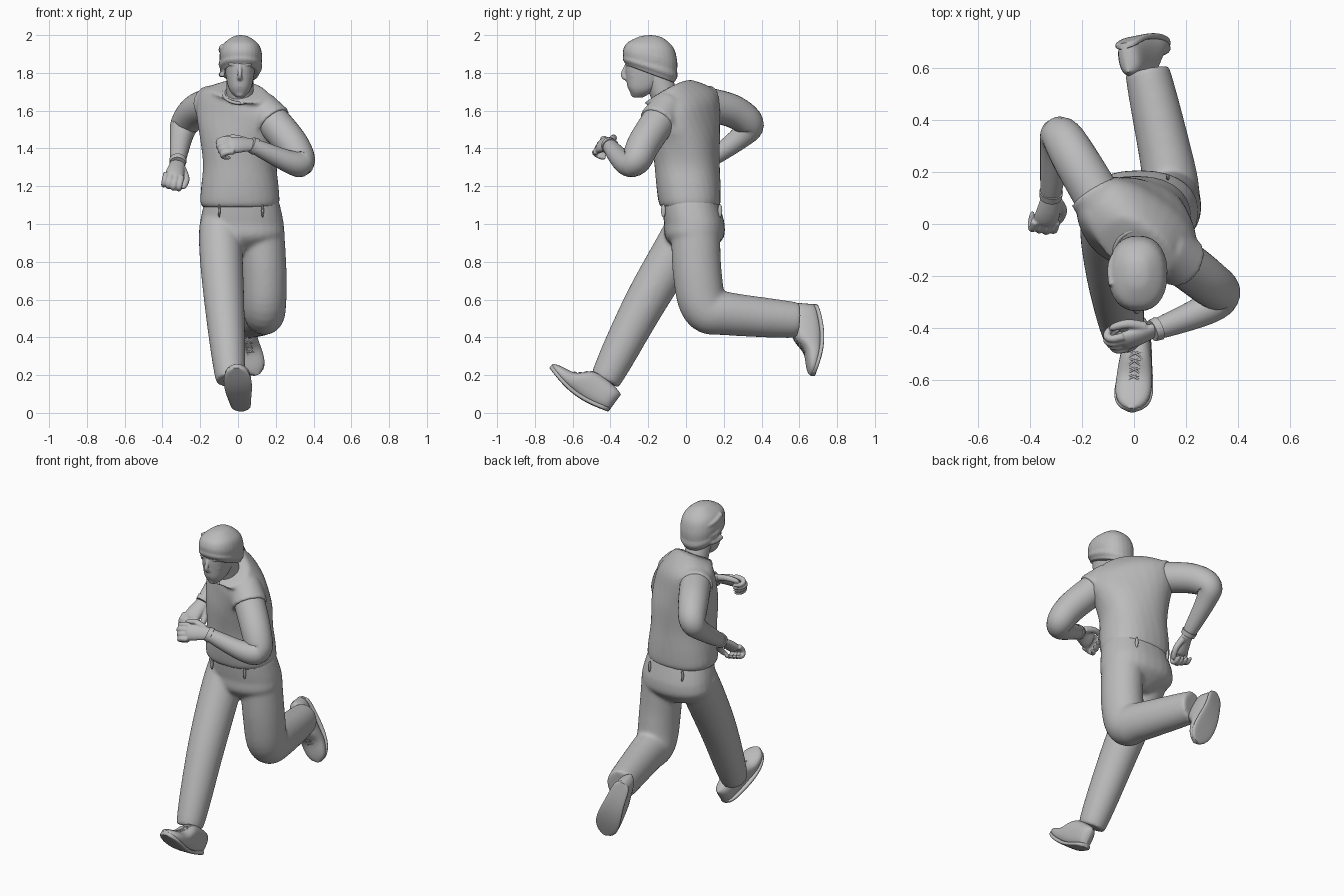
import bpy, bmesh, math
from mathutils import Vector, Matrix

old = bpy.data.objects.get("Cube")
if old:
    bpy.data.objects.remove(old)

grey = bpy.data.materials.new("plain grey")
grey.use_nodes = True
grey.diffuse_color = (0.5, 0.5, 0.5, 1)
grey.node_tree.nodes["Principled BSDF"].inputs["Base Color"].default_value = grey.diffuse_color


def select_only(parts):
    bpy.ops.object.select_all(action='DESELECT')
    for part in parts:
        part.select_set(True)
    bpy.context.view_layer.objects.active = parts[0]


def finish(name, bm):
    bmesh.ops.recalc_face_normals(bm, faces=bm.faces)
    mesh = bpy.data.meshes.new(name)
    bm.to_mesh(mesh)
    bm.free()
    mesh.materials.append(grey)
    part = bpy.data.objects.new(name, mesh)
    bpy.context.collection.objects.link(part)
    select_only([part])
    bpy.ops.object.shade_smooth_by_angle(angle=math.radians(50))
    return part


def blend(name, parts, voxel, rounds):
    # fuse overlapping parts into one soft surface
    select_only(parts)
    bpy.ops.object.join()
    whole = parts[0]
    whole.name = name
    remesh = whole.modifiers.new("fuse", 'REMESH')
    remesh.mode = 'VOXEL'
    remesh.voxel_size = voxel
    remesh.use_smooth_shade = True
    soften = whole.modifiers.new("soften", 'SMOOTH')
    soften.iterations = rounds


def smooth_path(points, steps=6):
    # Catmull-Rom curve through every point
    points = [Vector(p) for p in points]
    padded = points[:1] + points + points[-1:]
    path = []
    for before, start, end, after in zip(padded, padded[1:], padded[2:], padded[3:]):
        for k in range(steps):
            t = k / steps
            bend = 2 * before - 5 * start + 4 * end - after
            cubic = 3 * (start - end) + after - before
            path.append(start + (end - before + (bend + cubic * t) * t) * t / 2)
    return path + points[-1:]


def skin(name, rings, power=2, sides=28):
    # each ring is a centre, a side vector and a depth vector
    bm = bmesh.new()

    def rounded(value):
        return math.copysign(abs(value) ** (2 / power), value)

    loops = []
    for centre, side, depth in rings:
        angles = [math.tau * i / sides for i in range(sides)]
        loops.append([bm.verts.new(centre + side * rounded(math.cos(a)) + depth * rounded(math.sin(a)))
                      for a in angles])
    for low, high in zip(loops, loops[1:]):
        for i in range(sides):
            bm.faces.new((low[i - 1], low[i], high[i], high[i - 1]))
    bm.faces.new(loops[0])
    bm.faces.new(loops[-1])
    return finish(name, bm)


def limb(name, points, start, end, hint=(1, 0, 0), depth=1, ease=1, tip=False, sides=28):
    # tube whose radius eases from start to end, with an optional round tip
    path = smooth_path(points)
    rings = []
    for i, centre in enumerate(path):
        t = i / (len(path) - 1)
        radius = start + (end - start) * t ** ease
        if tip:
            radius *= math.sqrt(max(1 - t ** 8, 0.02))
        along = (path[min(i + 1, len(path) - 1)] - path[max(i - 1, 0)]).normalized()
        side = Vector(hint)
        side = (side - along * side.dot(along)).normalized()
        rings.append((centre, side * radius, along.cross(side) * radius * depth))
    return skin(name, rings, sides=sides)


def stack(name, profile, pose):
    # profile rows are height, half width, half depth; pose places each height
    rings = []
    for z, width, depth in smooth_path(profile):
        x, y, twist, tilt, lean = pose(z)
        side = Vector((math.cos(twist), math.sin(twist), tilt))
        back = Vector((-math.sin(twist), math.cos(twist), lean))
        rings.append((Vector((x, y, z)), side * width, back * depth))
    return skin(name, rings, power=2.3)


def blob(name, centre, size):
    bm = bmesh.new()
    bmesh.ops.create_uvsphere(bm, u_segments=20, v_segments=12, radius=1)
    bmesh.ops.transform(bm, matrix=Matrix.Translation(centre) @ Matrix.Diagonal((*size, 1)), verts=bm.verts)
    return finish(name, bm)


# Trousers
hips = stack("hips", [(1.13, .195, .15), (1, .222, .16), (.92, .21, .15), (.84, .06, .06)],
             lambda z: (0.02, 0.045 - max(0, z - 1) / 5, 0, 0, 0))
right_leg = limb("right_leg", [(-.09, .02, .99), (-.09, -.06, .85), (-.07, -.235, .55), (-.04, -.43, .17)],
                 .116, .076, depth=1.05, ease=3)
left_leg = limb("left_leg", [(.125, .05, .99), (.14, .06, .74), (.14, .1, .56), (.13, .22, .525),
                             (.05, .59, .49)], .118, .085, depth=1.1, ease=3)
blend("trousers", [hips, right_leg, left_leg], 0.01, 10)
for x in (-0.1, 0.13):
    for name, y in (("front", -0.12), ("back", 0.18)):
        blob(name + "_belt_loop", (x, y, 1.07), (.007, .012, .035))


# Vest: shoulders turn and drop toward the forward arm, the collar leans
def vest_pose(z):
    rise = max(0, min(1, (z - 1.1) / 0.6))
    turn = rise * rise * (3 - 2 * rise)
    collar = rise ** 40
    return 0.01, 0.02 - 0.04 * rise - 0.08 * collar, -0.62 * turn, -0.24 * turn * rise, collar / 2


vest = [stack("torso", [(1.09, .2, .155), (1.12, .21, .165), (1.2, .205, .17), (1.32, .195, .17),
                        (1.45, .215, .17), (1.56, .245, .155), (1.64, .24, .14), (1.69, .185, .115),
                        (1.71, .08, .08)], vest_pose)]


def hand(side, wrist, forward, thumb, flip):
    forward = Vector(forward).normalized()
    thumb = Vector(thumb)
    thumb = (thumb - forward * thumb.dot(forward)).normalized()
    inward = forward.cross(thumb) * flip

    def spot(along, across, deep):
        return wrist + forward * along + thumb * across + inward * deep

    parts = [limb("palm", [spot(-.02, 0, 0), spot(.06, 0, 0), spot(.13, 0, .01)], .034, .058, thumb, .55,
                  tip=True)]
    # fingers curl in a half circle toward the palm
    for i in range(4):
        across = 0.04 - i * 0.028
        reach = 0.065 - 0.006 * abs(i - 1)
        curl = [spot(.11 + reach * math.sin(a), across, .03 * (1 - math.cos(a)))
                for a in (0, 0.8, 1.6, 2.4, 3.2)]
        parts.append(limb("finger", curl, .016, .013, thumb, tip=True, sides=12))
    parts.append(limb("thumb", [spot(.02, .03, .01), spot(.08, .065, .03), spot(.15, .06, .045)], .021, .015,
                      inward, tip=True, sides=12))
    blend(side + "_hand", parts, 0.005, 3)


# Arms, each from shoulder over the elbow to the wrist
arms = {
    "left": [(.15, -.12, 1.58), (.28, -.22, 1.43), (.33, -.27, 1.33), (.27, -.33, 1.33), (.07, -.41, 1.42)],
    "right": [(-.12, .07, 1.64), (-.22, .24, 1.6), (-.28, .335, 1.53), (-.3, .29, 1.46), (-.32, .1, 1.32)],
}
hints = {"left": (0, 1, 0), "right": (1, 0, 0)}
for side, joints in arms.items():
    shoulder, upper, _, fore, wrist = [Vector(j) for j in joints]
    limb(side + "_arm", joints, .091, .036, hints[side], ease=2)
    slope = (upper - shoulder) * 0.3
    vest.append(limb("shoulder_cap", [shoulder - slope, shoulder, shoulder + slope], .09, .105, hints[side]))
    limb(side + "_wrist_band", [wrist, wrist.lerp(fore, 0.12)], .042, .046, hints[side])
    if side == "left":
        hand(side, wrist, (-.92, -.38, 0), (0, .6, .8), 1)
    else:
        hand(side, wrist, (-.15, -.8, -.55), (1, 0, -.2), -1)
blend("vest", vest, 0.01, 8)


def shoe(side, heel, toe, up):
    heel = Vector(heel)
    length = (Vector(toe) - heel).length
    along = (Vector(toe) - heel).normalized()
    up = Vector(up)
    up = (up - along * up.dot(along)).normalized()
    across = along.cross(up)

    def instep(t):
        return 0.05 + 0.08 / (1 + math.exp(20 * (t - 0.58)))

    upper, sole = [], []
    count = 24
    for i in range(count + 1):
        t = i / count
        ends = math.sqrt(max(1 - abs(2 * t - 1) ** 8, 0.05))
        width = ends * (0.048 + 0.022 * math.sin(math.pi * t ** 2))
        bottom = -0.035 * math.sin(math.pi * t)
        top = instep(t) * (1 - 0.5 * t ** 8) - 0.02 * (1 - t) ** 8
        centre = heel + along * length * t
        upper.append((centre + up * (bottom + top) / 2, across * width, up * (top - bottom) / 2))
        sole.append((centre + up * (bottom + 0.008), across * (width + 0.004), up * 0.012))
    skin(side + "_shoe", upper, 2.5)
    skin(side + "_sole", sole, 4)
    # crossed laces over the instep
    for row in range(4):
        for lean in (-1, 1):
            lace = []
            for x in (-0.03, 0, 0.03):
                t = 0.5 + row * 0.06 + lean * x
                lace.append(heel + along * length * t + up * (instep(t) - abs(x) / 3) + across * x)
            limb("%s_lace_%d_%d" % (side, row, lean), lace, .004, .004, along, sides=8)


shoe("right", (.02, -.41, .01), (-.01, -.72, .24), (0, .6, .8))
shoe("left", (-.04, .69, .57), (.1, .68, .2), (.2, -1, 0))

# Neck and collar
limb("neck", [(.01, -.09, 1.62), (.01, -.16, 1.8)], .073, .07)
ring = [math.tau * i / 16 for i in range(17)]
limb("collar", [(0.01 + 0.085 * math.cos(a), -0.11 + 0.085 * math.sin(a), 1.69 + 0.05 * math.sin(a))
                for a in ring], .009, .009, (0, 0, 1), sides=8)

# Head: the chin juts forward as the face narrows
head = [stack("skull", [(1.67, .02, .025), (1.7, .05, .06), (1.74, .066, .09), (1.82, .08, .118),
                        (1.9, .085, .12)],
              lambda z: (0.01, -0.2 - 1.3 * max(0, 1.87 - z) ** 2, 0, 0, 0)),
        limb("nose", [(.01, -.315, 1.84), (.01, -.334, 1.79), (.01, -.31, 1.765)], .009, .016, tip=True, sides=14),
        blob("chin", (.01, -.272, 1.69), (.026, .022, .02)),
        blob("upper_lip", (.01, -.3, 1.746), (.026, .014, .007)),
        blob("lower_lip", (.01, -.298, 1.73), (.022, .014, .008))]
for mirror in (-1, 1):
    x = 0.01 + mirror * 0.036
    head.append(blob("eye", (x, -.297, 1.822), (.014, .01, .008)))
    head.append(blob("brow", (x, -.304, 1.846), (.03, .016, .009)))
    head.append(blob("cheek", (x, -.27, 1.785), (.028, .03, .022)))
blend("head", head, 0.005, 4)


# Knitted hat with a rolled band and draped folds, its brim raised at the front
def hat_pose(z):
    return 0.015, -0.19, 0, 0, 1.8 * (z - 2)


hat = [stack("crown", [(1.795, .096, .13), (1.85, .11, .143), (1.9, .112, .142), (1.95, .095, .12),
                       (1.99, .045, .06), (2, .005, .005)], hat_pose),
       stack("band", [(1.81, .1, .137), (1.83, .113, .146), (1.86, .108, .14)], hat_pose)]
for i in range(3):
    drape = [(0.015 + 0.106 * math.cos(a), -0.19 + 0.128 * math.sin(a),
              1.83 + i * 0.04 + 0.04 * math.cos(a + i)) for a in (-0.4, 0.4, 1.2, 2, 2.8, 3.5)]
    hat.append(limb("fold", drape, .011, .015, (0, 0, 1), sides=12))
blend("hat", hat, 0.006, 5)
